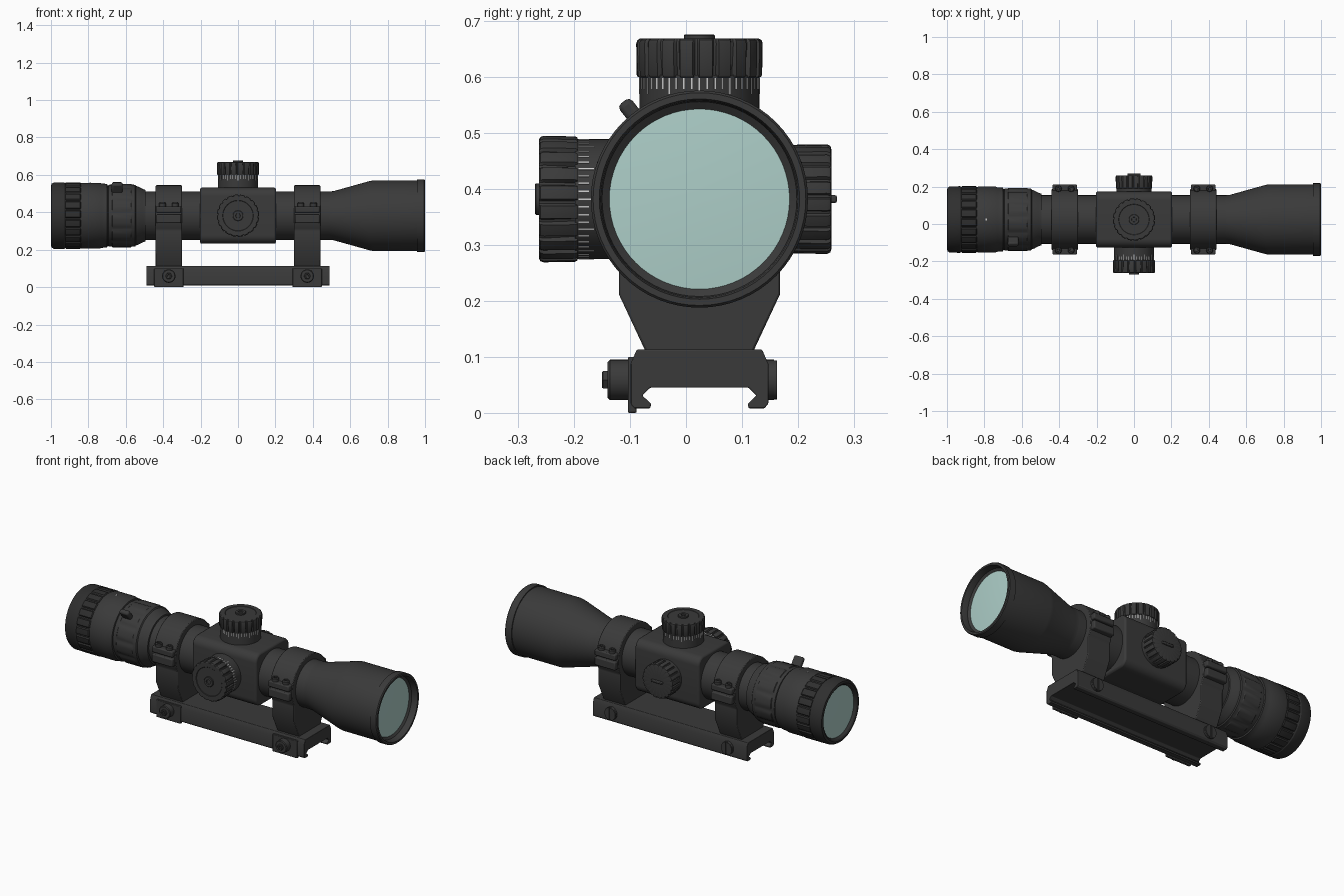
import bpy, bmesh
from math import sin, cos, pi, radians
from mathutils import Matrix, Vector

if "Cube" in bpy.data.objects:
    bpy.data.objects.remove(bpy.data.objects["Cube"])

CY, CZ = 0.024, 0.382                      # optical axis


def material(name, col):
    m = bpy.data.materials.new(name)
    m.diffuse_color = (*col, 1)
    m.use_nodes = True
    m.node_tree.nodes["Principled BSDF"].inputs["Base Color"].default_value = m.diffuse_color
    return m


DARK = material("dark_metal", (0.042, 0.042, 0.042))
RUBBER = material("rubber", (0.028, 0.028, 0.028))
GLASS = material("lens_glass", (0.42, 0.62, 0.58))
WHITE = material("white_marks", (0.75, 0.75, 0.75))

CENTER = Matrix.Translation((0, CY, CZ))
ALONG_X = CENTER @ Matrix.Rotation(pi / 2, 4, 'Y')
FRONT = CENTER @ Matrix.Rotation(pi / 2, 4, 'X')
BACK = CENTER @ Matrix.Rotation(-pi / 2, 4, 'X')


def finish(name, bm, mat=DARK, bevel=0, segs=2):
    bmesh.ops.recalc_face_normals(bm, faces=bm.faces)
    me = bpy.data.meshes.new(name)
    bm.to_mesh(me)
    bm.free()
    ob = bpy.data.objects.new(name, me)
    bpy.context.collection.objects.link(ob)
    me.materials.append(mat)
    if bevel:
        b = ob.modifiers.new("bevel", 'BEVEL')
        b.width, b.segments, b.limit_method = bevel, segs, 'ANGLE'
        b.angle_limit = radians(35)
    bpy.ops.object.select_all(action='DESELECT')
    ob.select_set(True)
    bpy.context.view_layer.objects.active = ob
    bpy.ops.object.shade_smooth_by_angle(angle=radians(30))
    return ob


def lathe(name, profile, mat_world, mat=DARK, teeth=0, segs=64):
    """Revolve (height, radius[, notch depth]) about local z; notches repeat 'teeth' times."""
    if teeth:
        angles = [((k + f) * 2 * pi / teeth, n) for k in range(teeth)
                  for f, n in ((0, 0), (.22, 0), (.44, 0), (.66, 0), (.76, 1), (.9, 1))]
    else:
        angles = [(k * 2 * pi / segs, 0) for k in range(segs)]
    bm = bmesh.new()
    rings = []
    for p in profile:
        d = p[2] if len(p) > 2 else 0
        rings.append([bm.verts.new(mat_world @ Vector(((p[1] - d * n) * cos(a),
                      (p[1] - d * n) * sin(a), p[0]))) for a, n in angles])
    count = len(angles)
    for a, b in zip(rings, rings[1:]):
        for i in range(count):
            j = (i + 1) % count
            bm.faces.new((a[i], a[j], b[j], b[i]))
    bm.faces.new(rings[0])
    bm.faces.new(rings[-1])
    return finish(name, bm, mat)


def extrude_x(name, pts, x0, x1, bevel=0):
    """Extrude a (y, z) outline between x0 and x1."""
    bm = bmesh.new()
    f = bm.faces.new([bm.verts.new((x0, y, z)) for y, z in pts])
    new = bmesh.ops.extrude_face_region(bm, geom=[f])['geom']
    bmesh.ops.translate(bm, vec=(x1 - x0, 0, 0), verts=[v for v in new if isinstance(v, bmesh.types.BMVert)])
    return finish(name, bm, DARK, bevel)


def add_box(bm, lo, hi, mtx=Matrix()):
    c = [(a + b) / 2 for a, b in zip(lo, hi)]
    s = [b - a for a, b in zip(lo, hi)]
    bmesh.ops.create_cube(bm, size=1, matrix=mtx @ Matrix.Translation(c) @ Matrix.Diagonal((*s, 1)))


def box(name, lo, hi, bevel=0.004, mtx=Matrix(), mat=DARK):
    bm = bmesh.new()
    add_box(bm, lo, hi, mtx)
    return finish(name, bm, mat, bevel)


# Tube, objective bell and lenses
lathe("main_tube", [(-.56, .13), (.52, .13)], ALONG_X)
lathe("objective_bell", [(.49, .13), (.51, .131), (.70, .184), (.72, .188), (.957, .188), (.957, .194), (.995, .194),
                         (1.0, .190), (1.0, .179), (.99, .176), (.965, .174), (.955, .160), (.95, .1)], ALONG_X)
lathe("objective_lens", [(.95, .161), (.957, .161), (.962, .09), (.963, .01)], ALONG_X, GLASS)

# Eyepiece
lathe("eyepiece_rim", [(-.975, .12), (-.98, .143), (-.995, .150), (-1.0, .158), (-.997, .170), (-.985, .177),
                       (-.93, .178), (-.922, .173), (-.915, .170)], ALONG_X, RUBBER)
lathe("eyepiece_lens", [(-.97, .144), (-.982, .144), (-.986, .08), (-.987, .01)], ALONG_X, GLASS)
lathe("eyepiece_grip", [(-.925, .168), (-.922, .176, .004), (-.918, .178, .007), (-.845, .178, .007),
                        (-.841, .175, .004), (-.838, .168)], ALONG_X, RUBBER, teeth=22)
lathe("eyepiece_body", [(-.85, .165), (-.84, .174), (-.832, .176), (-.74, .176), (-.73, .172), (-.70, .170),
                        (-.698, .162), (-.55, .160), (-.535, .156), (-.51, .143), (-.495, .138), (-.493, .129)],
      ALONG_X)
lathe("zoom_ring", [(-.695, .158), (-.693, .165), (-.675, .166), (-.672, .169, .004), (-.572, .169, .004),
                    (-.568, .166), (-.55, .165), (-.545, .158)], ALONG_X, teeth=12)
lathe("index_dot", [(.174, .005), (.1768, .005)], Matrix.Translation((-.79, CY, CZ)), WHITE, segs=12)
box("zoom_lever", (-.675, -.014, .14), (-.617, .014, .221), .009, CENTER @ Matrix.Rotation(radians(38), 4, 'X'))

# Turret housing with rounded edges
outline = [(CY + sy * .105 + .045 * cos(a0 + k * pi / 12), CZ + sz * .105 + .045 * sin(a0 + k * pi / 12))
           for sy, sz, a0 in ((1, 1, 0), (-1, 1, pi / 2), (-1, -1, pi), (1, -1, 1.5 * pi)) for k in range(7)]
extrude_x("turret_housing", outline, -.203, .203, .009)


# Adjustment turrets: graduated skirt, knurled cap and centre screw
def turret(name, mtx):
    lathe(name + "_skirt", [(.13, .107), (.222, .107)], mtx)
    lathe(name + "_cap", [(.217, .104), (.218, .110, .008), (.222, .112, .009), (.278, .113, .005), (.284, .111, .005),
                          (.287, .106), (.287, .082), (.285, .080), (.285, .05)], mtx, teeth=20)
    lathe(name + "_screw", [(.28, .028), (.292, .028), (.294, .026), (.294, .013), (.288, .012)], mtx, segs=32)
    bm = bmesh.new()
    for k in range(48):
        low = .188 if k % 4 == 0 else .197
        add_box(bm, (.1055, -.0014, low), (.1078, .0014, .2165), mtx @ Matrix.Rotation(k * pi / 24, 4, 'Z'))
    finish(name + "_marks", bm, WHITE)


turret("elevation_turret", CENTER)
turret("windage_turret", FRONT)

# Side knob with a coin bar
lathe("side_knob", [(.13, .094), (.165, .094), (.168, .097, .006), (.228, .098, .006), (.234, .095, .005),
                    (.236, .088), (.236, .03)], BACK, teeth=20)
box("side_knob_bar", (-.036, .255, CZ - .007), (.036, .27, CZ + .007), .004)

# Ring mounts, rail clamps and screws at both ends
arc = [(CY + .163 * cos(radians(a)), CZ + .163 * sin(radians(a))) for a in range(-28, 209, 4)]
mount = arc + [(CY - .144, .30), (CY - .144, .212), (CY - .094, .105), (CY + .094, .105),
               (CY + .144, .212), (CY + .144, .30)]
for end, x in (("rear", -.37), ("front", .37)):
    extrude_x(end + "_ring_mount", mount, x - .07, x + .07, .004)
    for side, s in (("left", -1), ("right", 1)):
        y0, y1 = sorted((CY + s * .12, CY + s * .187))
        box(f"{end}_{side}_upper_flange", (x - .066, y0, .398), (x + .066, y1, .432), .006)
        box(f"{end}_{side}_lower_flange", (x - .066, y0, .342), (x + .066, y1, .389), .006)
        for i, dx in enumerate((-.034, .034)):
            lathe(f"{end}_{side}_ring_screw_{i}", [(.42, .018), (.448, .018), (.453, .014), (.453, .008), (.445, .007)],
                  Matrix.Translation((x + dx, CY + s * .165, 0)), segs=20)
    box(end + "_clamp_plate", (x - .078, -.104, 0), (x + .078, -.088, .1), .003)
    nut = Matrix.Translation((x, 0, .059)) @ Matrix.Rotation(pi / 2, 4, 'X')
    lathe(end + "_clamp_nut", [(.095, .036), (.136, .036), (.140, .032), (.140, .01)], nut, segs=32)
    lathe(end + "_clamp_stud", [(.13, .018), (.148, .018), (.15, .016), (.15, .009), (.143, .008)], nut, segs=6)
    bolt = Matrix.Translation((x, 0, .059)) @ Matrix.Rotation(-pi / 2, 4, 'X')
    lathe(end + "_bolt_base", [(.13, .036), (.157, .036), (.158, .03)], bolt, segs=32)
    # slotted bolt head as two half discs
    bm = bmesh.new()
    for s in (1, -1):
        pts = [(s * (.005 + .029 * sin(k * pi / 12)), .035 * cos(k * pi / 12)) for k in range(13)]
        f = bm.faces.new([bm.verts.new((x + u, .155, .059 + w)) for u, w in pts])
        g = bmesh.ops.extrude_face_region(bm, geom=[f])['geom']
        bmesh.ops.translate(bm, vec=(0, .008, 0), verts=[v for v in g if isinstance(v, bmesh.types.BMVert)])
    finish(end + "_bolt_head", bm)

# Rail base: half cross-section mirrored about the optical plane
half = [(.112, .113), (.123, .088), (.123, .016), (.116, .008), (.088, .008), (.086, .016), (.102, .031), (.088, .045)]
rail = [(CY + y, z) for y, z in half] + [(CY - y, z) for y, z in reversed(half)]
extrude_x("rail_base", rail, -.49, .49, .002)
